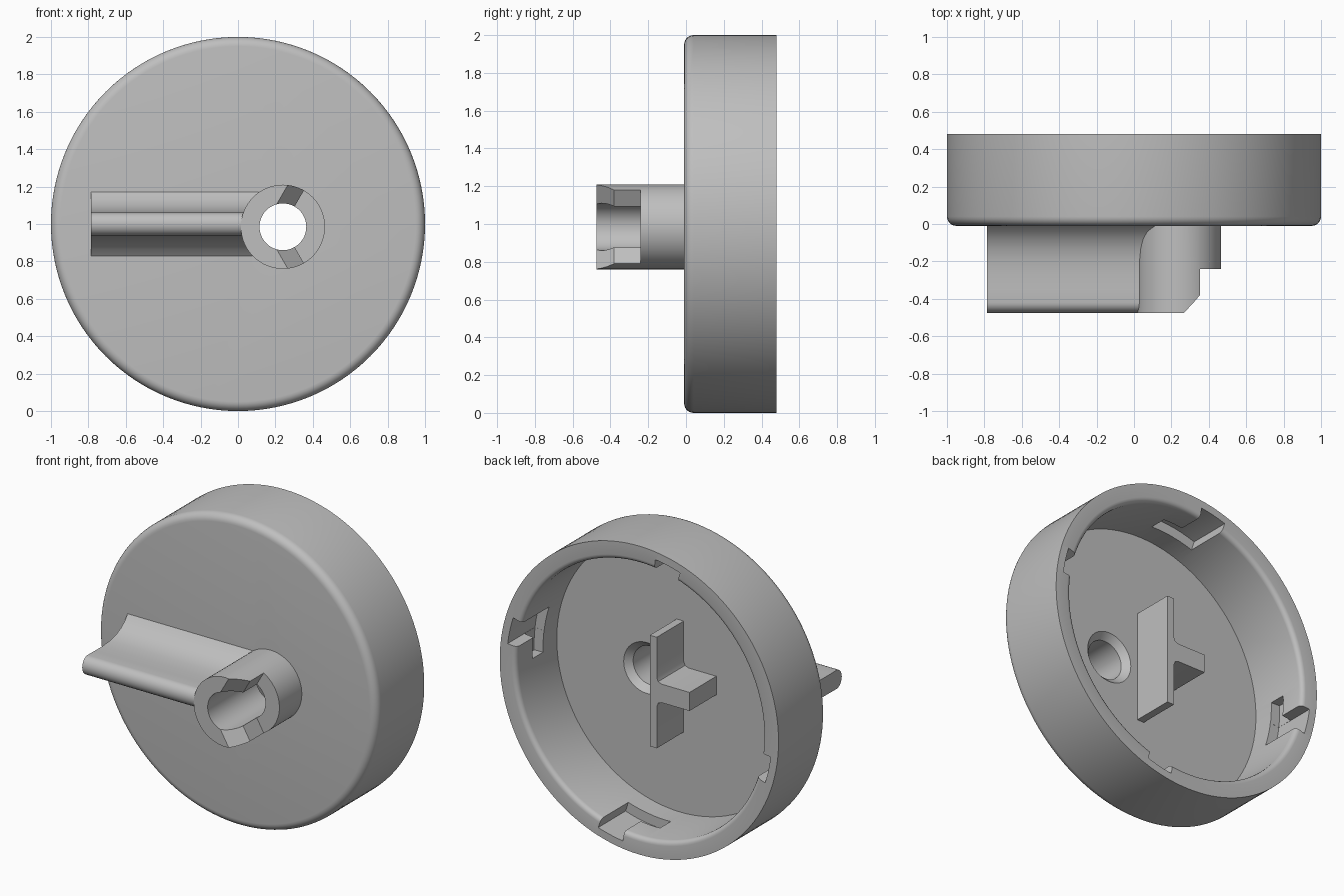
import bpy, bmesh
from math import sin, cos, pi, radians, sqrt
from mathutils import Vector

cube = bpy.data.objects.get("Cube")
if cube:
    bpy.data.objects.remove(cube, do_unlink=True)

grey = bpy.data.materials.new("plain grey")
grey.use_nodes = True
COLOUR = (0.52, 0.52, 0.52, 1)
grey.diffuse_color = COLOUR
grey.node_tree.nodes["Principled BSDF"].inputs["Base Color"].default_value = COLOUR


def loft(name, rings):
    """Skin a list of equal-length rings and cap both ends."""
    bm = bmesh.new()
    loops = [[bm.verts.new(p) for p in ring] for ring in rings]
    n = len(loops[0])
    for a, b in zip(loops, loops[1:]):
        for i in range(n):
            j = (i + 1) % n
            bm.faces.new((a[i], a[j], b[j], b[i]))
    bm.faces.new(loops[0])
    bm.faces.new(loops[-1])
    bmesh.ops.recalc_face_normals(bm, faces=bm.faces)
    mesh = bpy.data.meshes.new(name)
    bm.to_mesh(mesh)
    bm.free()
    mesh.materials.append(grey)
    ob = bpy.data.objects.new(name, mesh)
    bpy.context.collection.objects.link(ob)
    return ob


def lathe(name, profile, x=0, z=1, n=64):
    """Circles of (radius, y) around an axis parallel to y."""
    return loft(name, [[Vector((x + r * cos(2 * pi * i / n), y, z + r * sin(2 * pi * i / n)))
                        for i in range(n)] for r, y in profile])


def box(name, x0, x1, y0, y1, z0, z1):
    return loft(name, [[(x0, y, z0), (x1, y, z0), (x1, y, z1), (x0, y, z1)] for y in (y0, y1)])


def sector(name, a0, a1, r0, r1, y0, y1, steps=12):
    """Curved block between two angles in the disc plane."""
    rings = []
    for i in range(steps + 1):
        a = radians(a0 + (a1 - a0) * i / steps)
        rings.append([(r * cos(a), y, 1 + r * sin(a))
                      for r, y in ((r0, y0), (r1, y0), (r1, y1), (r0, y1))])
    return loft(name, rings)


def boolean(target, tool, operation="DIFFERENCE"):
    mod = target.modifiers.new("cut", "BOOLEAN")
    mod.operation = operation
    mod.solver = "EXACT"
    mod.object = tool
    bpy.context.view_layer.objects.active = target
    bpy.ops.object.modifier_apply(modifier=mod.name)
    bpy.data.objects.remove(tool, do_unlink=True)


# Hollow round cap with a rounded front edge and a softened inner rim
FRONT, BACK, FLOOR, WALL, ROUND = -0.01, 0.48, 0.06, 0.885, 0.05
profile = [(WALL, FLOOR), (WALL, BACK - 0.03)]
profile += [(WALL + 0.03 * (1 - cos(t * pi / 8)), BACK - 0.03 * (1 - sin(t * pi / 8)))
            for t in range(1, 5)]
profile += [(1, BACK)]
profile += [(1 - ROUND * (1 - cos(t * pi / 12)), FRONT + ROUND * (1 - sin(t * pi / 12)))
            for t in range(7)]
cap = lathe("round_cap", profile, n=128)

# Four twist-lock slots inside the rim
for k in range(4):
    a = 90 * k
    boolean(cap, sector("slot_mouth", a + 7, a + 18, 0.8, 0.95, 0.2, 0.6))
    boolean(cap, sector("slot_channel", a - 2, a + 17.9, 0.8, 0.949, 0.201, 0.31))

# Round post on the front
PX, PZ, PR, BORE = 0.24, 0.985, 0.225, 0.125
post = lathe("front_post", [(PR, -0.475), (PR, 0.02)], PX, PZ)

# Wedge cut out of the post, flared at its mouth
tan60 = sqrt(3)
wedge = []
for y, shift in ((-0.5, 0.13), (-0.38, 0), (-0.24, 0)):
    x = PX - shift
    wedge.append([(x, y, PZ), (x + 0.6, y, PZ - 0.6 * tan60), (x + 0.6, y, PZ + 0.6 * tan60)])
boolean(post, loft("wedge_cutter", wedge))

# Bore through post and cap, countersunk at the back
for part in (post, cap):
    boolean(part, lathe("bore_cutter", [(BORE, -0.6), (BORE, 0.02), (0.165, FLOOR), (0.165, 0.1)],
                        PX, PZ))

# Handle blade with flared root and rounded tip
half = [(0.02, 0.172), (FRONT, 0.172), (-0.04, 0.135), (-0.08, 0.104), (-0.13, 0.08),
        (-0.19, 0.066), (-0.27, 0.06), (-0.35, 0.06), (-0.42, 0.061)]
half += [(-0.42 - 0.055 * sin(t * pi / 12), 0.061 * cos(t * pi / 12)) for t in range(1, 6)]
outline = half + [(-0.475, 0)] + [(y, -h) for y, h in reversed(half)]
loft("handle_blade", [[(x, y, 1 + h) for y, h in outline] for x in (-0.785, 0.11)])

# T-shaped drive key inside the cap
key = box("drive_key", -0.025, 0.025, FLOOR - 0.02, 0.335, 0.64, 1.36)
y0, y1 = FLOOR - 0.02, 0.335
arm = [(-0.26, 0.06), (-0.06, 0.06), (-0.035, 0.07), (-0.025, 0.095), (0, 0.095)]
arm_outline = arm + [(x, -h) for x, h in reversed(arm)]
boolean(key, loft("key_arm", [[(x, y, 1.005 + h) for x, h in arm_outline] for y in (y0, y1)]),
        "UNION")

# Smooth curved surfaces, keep edges sharp
for ob in bpy.context.scene.objects:
    ob.select_set(ob.type == "MESH")
bpy.ops.object.shade_smooth_by_angle(angle=radians(25))
